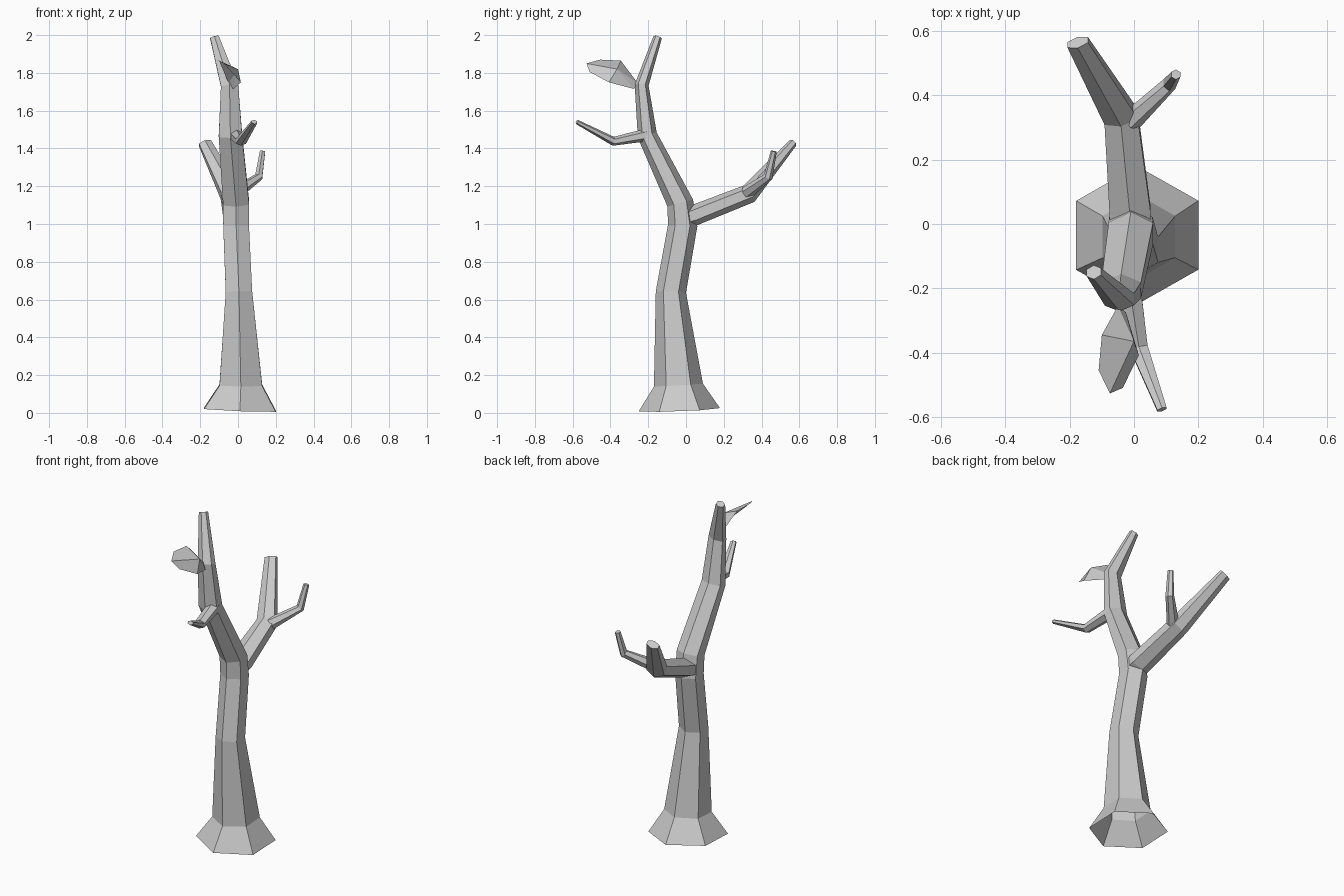
import bpy, math
from mathutils import Vector

cube = bpy.data.objects.get("Cube")
if cube:
    bpy.data.objects.remove(cube, do_unlink=True)

bark = bpy.data.materials.new("pale_grey")
bark.use_nodes = True
GREY = (0.6, 0.6, 0.6, 1)
bark.diffuse_color = GREY
bark.node_tree.nodes["Principled BSDF"].inputs["Base Color"].default_value = GREY


def add_mesh(name, verts, faces):
    mesh = bpy.data.meshes.new(name)
    mesh.from_pydata(verts, [], faces)
    mesh.materials.append(bark)
    obj = bpy.data.objects.new(name, mesh)
    bpy.context.collection.objects.link(obj)
    return obj


def limb(name, stations, sides=6):
    """Loft rings along a path; each station is (x, y, z, half width, half depth)."""
    pts = [Vector(s[:3]) for s in stations]
    last = len(pts) - 1
    verts, faces = [], []
    for i, s in enumerate(stations):
        before = (pts[i] - pts[i - 1]).normalized() if i else Vector()
        after = (pts[i + 1] - pts[i]).normalized() if i < last else Vector()
        along = (before + after).normalized()
        depth = along.cross(Vector((1, 0, 0))).normalized()
        side = depth.cross(along)
        for k in range(sides):
            a = math.tau * k / sides
            # sides are flat towards x, corners point along the depth axis
            verts.append(pts[i] + side * math.sin(a) / math.sin(math.tau / 6) * s[3]
                         + depth * math.cos(a) * s[4])
    for i in range(last):
        for k in range(sides):
            n = (k + 1) % sides
            a, b = i * sides, (i + 1) * sides
            faces.append((a + k, b + k, b + n, a + n))
    faces.append(tuple(range(last * sides, (last + 1) * sides))[::-1])
    return add_mesh(name, verts, faces)


# Trunk with flared open foot, running on into the main branch
limb("trunk", [
    (0.01, -0.035, 0.017, 0.19, 0.215),
    (0.015, -0.04, 0.147, 0.113, 0.13),
    (0.005, -0.08, 0.64, 0.07, 0.08),
    (-0.01, -0.018, 0.99, 0.068, 0.078),
    (-0.01, -0.03, 1.11, 0.069, 0.07),
    (-0.04, -0.205, 1.47, 0.062, 0.052),
    (-0.045, -0.235, 1.735, 0.046, 0.037),
    (-0.125, -0.15, 1.988, 0.023, 0.023)])

# Rear branch
limb("rear_branch", [
    (-0.012, -0.01, 1.03, 0.062, 0.05),
    (-0.012, 0.04, 1.045, 0.064, 0.055),
    (-0.04, 0.333, 1.16, 0.053, 0.052),
    (-0.175, 0.565, 1.428, 0.034, 0.023)])

# Small twigs
limb("rear_twig", [
    (-0.01, 0.32, 1.165, 0.03, 0.035),
    (0.11, 0.435, 1.25, 0.02, 0.025),
    (0.13, 0.465, 1.385, 0.014, 0.016)])
limb("front_twig", [
    (-0.015, -0.19, 1.475, 0.035, 0.035),
    (0.015, -0.385, 1.438, 0.028, 0.024),
    (0.087, -0.577, 1.54, 0.015, 0.012)])

# Folded leaf
add_mesh("leaf", [
    (-0.05, -0.255, 1.745), (-0.025, -0.275, 1.715),
    (-0.10, -0.345, 1.865), (-0.11, -0.455, 1.87), (-0.075, -0.527, 1.85),
    (0.0, -0.365, 1.82), (0.015, -0.408, 1.75), (-0.035, -0.51, 1.805)],
    [(0, 5, 2), (2, 5, 4, 3), (0, 1, 5), (1, 6, 5), (5, 6, 7, 4)])
